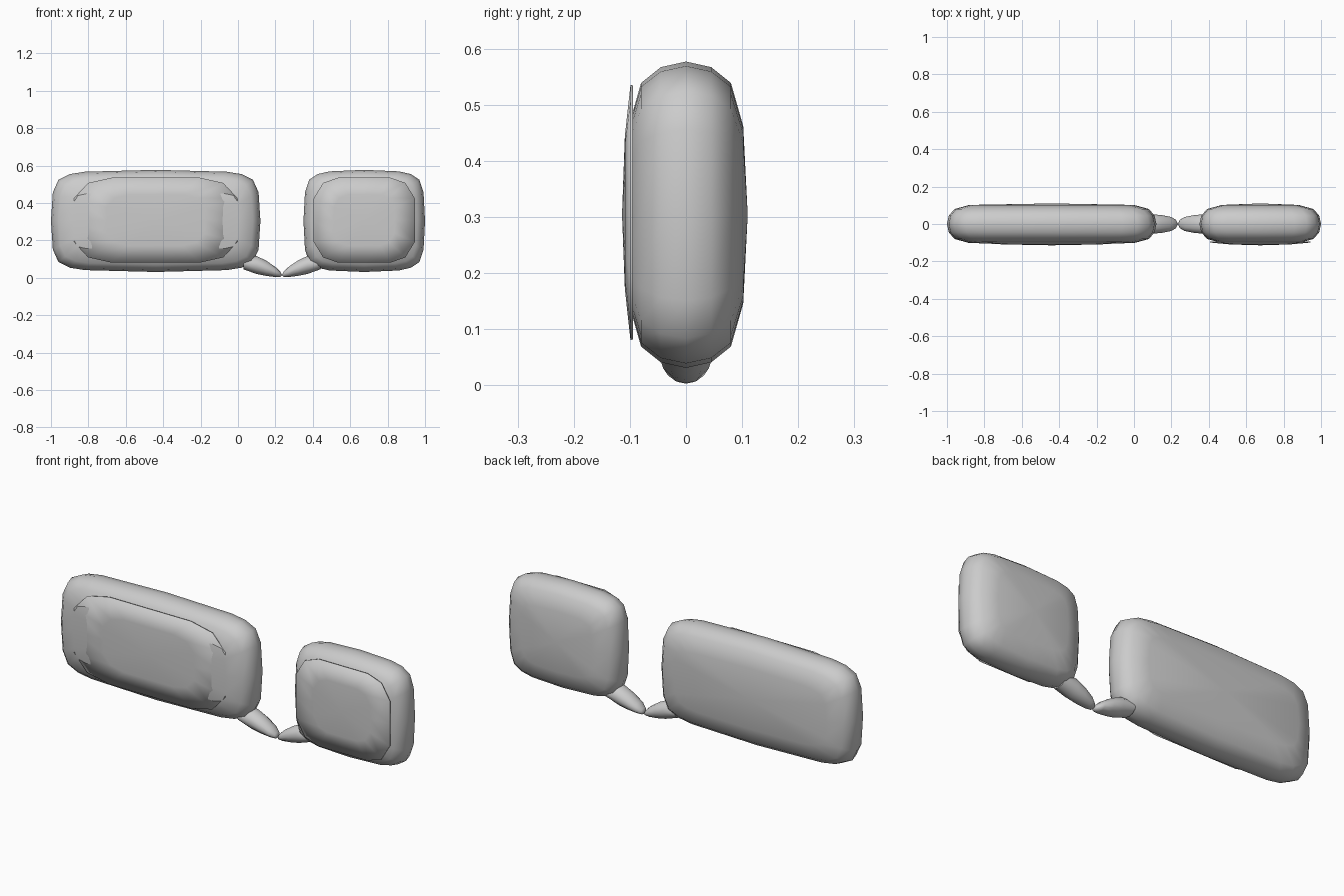
import bpy, math
from mathutils import Vector

if "Cube" in bpy.data.objects:
    bpy.data.objects.remove(bpy.data.objects["Cube"])

ZC = 0.304          # height of the bubble centres


def make_object(name, verts, faces, angle=60):
    me = bpy.data.meshes.new(name)
    me.from_pydata(verts, [], faces)
    ob = bpy.data.objects.new(name, me)
    bpy.context.collection.objects.link(ob)
    bpy.ops.object.select_all(action='DESELECT')
    ob.select_set(True)
    bpy.context.view_layer.objects.active = ob
    bpy.ops.object.mode_set(mode='EDIT')
    bpy.ops.mesh.select_all(action='SELECT')
    bpy.ops.mesh.normals_make_consistent(inside=False)
    bpy.ops.object.mode_set(mode='OBJECT')
    bpy.ops.object.shade_smooth_by_angle(angle=math.radians(angle))
    return ob


def outline(quadrant):
    """Mirror a quadrant (first point on x axis, last on z axis) to a full loop."""
    q = quadrant
    half = q + [(-x, z) for x, z in q[-2::-1]]
    return half + [(x, -z) for x, z in half[-2:0:-1]]


def loft(rings, start=None, end=None):
    """Bridge equal rings; optional end points close them with fans."""
    n = len(rings[0])
    verts = [p for r in rings for p in r]
    faces = []
    for k in range(len(rings) - 1):
        for i in range(n):
            j = (i + 1) % n
            faces.append((k*n + i, k*n + j, k*n + n + j, k*n + n + i))
    for tip, base in ((start, 0), (end, (len(rings) - 1) * n)):
        if tip is not None:
            verts.append(tip)
            t = len(verts) - 1
            faces += [(base + i, base + (i + 1) % n, t) for i in range(n)]
    return verts, faces


def bubble(name, cx, a, corner):
    """Pillow body: the rounded outline shrinks towards the front and back."""
    b = 0.273
    loop = outline([(a, 0)] + [(a - dx, b - dz) for dx, dz in corner] + [(0, b)])
    steps = [(0, 0, 0), (.045, .01, .01), (.08, .04, .038), (.102, .12, .115)]
    layers = [(-y, ix, iz) for y, ix, iz in steps[:0:-1]] + steps
    rings = [[(cx + x * (a - ix) / a, y, ZC + z * (b - iz) / b) for x, z in loop]
             for y, ix, iz in layers]
    v, f = loft(rings, (cx, -.11, ZC), (cx, .11, ZC))
    make_object(name, v, f)


def panel(name, cx, a, corner):
    """Thin, slightly domed sheet on the front of a bubble."""
    b = 0.227
    loop = outline([(a, 0)] + [(a - dx, b - dz) for dx, dz in corner] + [(0, b)])
    rings = [[(cx + x * s, y, ZC + .004 + z * s) for x, z in loop]
             for s, y in ((1, -.099), (.6, -.109))]
    v, f = loft(rings, None, (cx, -.114, ZC))
    ob = make_object(name, v, f, 35)
    if ob.data.polygons[0].normal.y > 0:
        ob.data.flip_normals()
    m = ob.modifiers.new("thickness", 'SOLIDIFY')
    m.thickness = .005
    m.offset = -1


def tail(name, side):
    """Tapering pointer; side=1 points to +x, -1 is its mirror about the gap."""
    tip = .235
    sections = [(.03, .045, .12, .05), (.10, .02, .116, .052), (.15, .010, .092, .047),
                (.20, .004, .058, .037), (.225, .003, .034, .022)]
    rings = []
    for x, lo, hi, w in sections:
        c, h = (lo + hi) / 2, (hi - lo) / 2
        rings.append([(tip + side * (x - tip), w * math.cos(t * math.pi / 6),
                       c + h * math.sin(t * math.pi / 6)) for t in range(12)])
    v, f = loft(rings, (tip + side * (.03 - tip), 0, .08), (tip, 0, .014))
    make_object(name, v, f)


# Wide bubble on the left
bubble("wide_bubble", -.44, .56, [(.01, .12), (.04, .053), (.10, .023), (.18, .01)])
panel("wide_panel", -.44, .436, [(0, .11), (.075, .028), (.20, 0)])
tail("wide_bubble_tail", 1)

# Short bubble on the right
bubble("short_bubble", .675, .325, [(.008, .12), (.03, .053), (.075, .023), (.14, .008)])
panel("short_panel", .675, .27, [(0, .11), (.05, .028), (.13, 0)])
tail("short_bubble_tail", -1)
